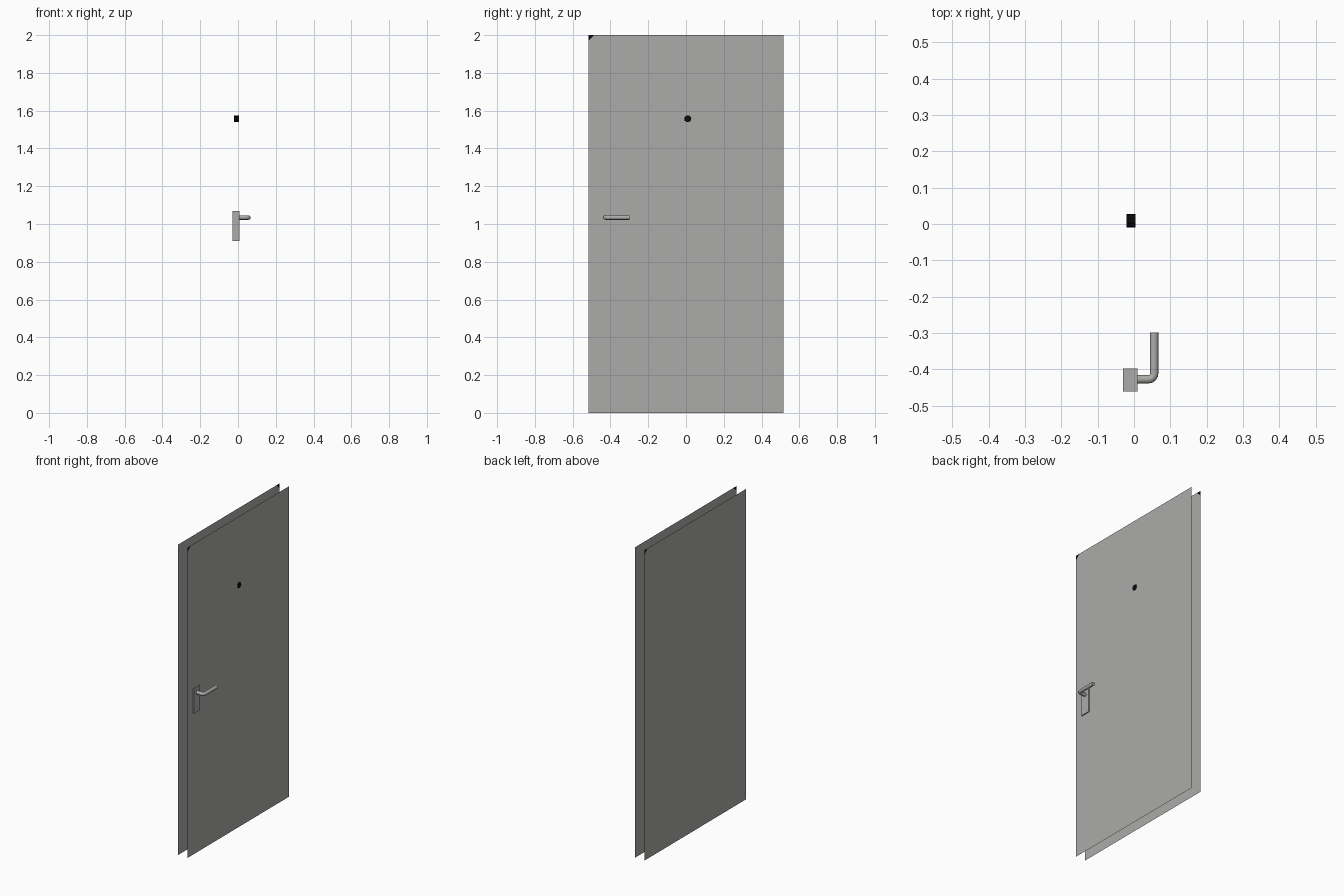
import bpy, bmesh, math
from mathutils import Vector, Matrix

if "Cube" in bpy.data.objects:
    bpy.data.objects.remove(bpy.data.objects["Cube"])


def material(name, rgb):
    m = bpy.data.materials.new(name)
    m.diffuse_color = (*rgb, 1)
    m.use_nodes = True
    m.node_tree.nodes["Principled BSDF"].inputs["Base Color"].default_value = m.diffuse_color
    return m


GREY = material("grey metal", (0.41, 0.41, 0.40))
BLACK = material("black", (0.003, 0.003, 0.004))


def finish(name, bm, *mats):
    mesh = bpy.data.meshes.new(name)
    bm.to_mesh(mesh)
    bm.free()
    for m in mats:
        mesh.materials.append(m)
    ob = bpy.data.objects.new(name, mesh)
    bpy.context.collection.objects.link(ob)
    return ob


# Door skins: two single-sheet panels, each with a tiny dark top corner
HALF_W, H, CORNER = 0.516, 2.0, 0.03


def skin(name, x, side, outward):
    bm = bmesh.new()
    v = [bm.verts.new((x, side * y, z)) for y, z in (
        (HALF_W, H - CORNER), (HALF_W - CORNER, H),
        (-HALF_W, H), (-HALF_W, 0), (HALF_W, 0))]
    tip = bm.verts.new((x, side * HALF_W, H))
    bm.faces.new(v)
    bm.faces.new((v[1], v[0], tip)).material_index = 1
    for f in bm.faces:
        f.normal_update()
        if f.normal.x * outward < 0:
            f.normal_flip()
    finish(name, bm, GREY, BLACK)


skin("front_skin", 0.002, -1, 1)
skin("back_skin", -0.066, 1, -1)

# Handle plate
bm = bmesh.new()
bmesh.ops.create_cube(bm, size=1, matrix=Matrix.Translation((-0.0105, -0.429, 0.99))
                      @ Matrix.Diagonal((0.039, 0.063, 0.16, 1)))
finish("handle_plate", bm, GREY)

# Peephole
bm = bmesh.new()
bmesh.ops.create_cone(bm, cap_ends=True, segments=10, radius1=0.019, radius2=0.019, depth=0.025,
                      matrix=Matrix.Translation((-0.0085, 0.009, 1.557))
                      @ Matrix.Rotation(math.pi / 2, 4, 'Y'))
finish("peephole", bm, BLACK)

# Lever: round bar swept along a bent path
R, BEND, SIDES = 0.0115, 0.016, 16
LX, LY, LZ = 0.0555, -0.427, 1.034
path = [(Vector((0.0, LY, LZ)), 0.0)]
for i in range(6):
    a = math.pi / 2 * i / 5
    path.append((Vector((LX - BEND + BEND * math.sin(a), LY + BEND - BEND * math.cos(a), LZ)), a))
path.append((Vector((LX, -0.298, LZ)), math.pi / 2))
bm = bmesh.new()
rings = []
for p, a in path:
    side = Vector((-math.sin(a), math.cos(a), 0))
    rings.append([bm.verts.new(p + R * (side * math.cos(t) + Vector((0, 0, math.sin(t)))))
                  for t in (2 * math.pi * k / SIDES for k in range(SIDES))])
for r0, r1 in zip(rings, rings[1:]):
    for k in range(SIDES):
        j = (k + 1) % SIDES
        bm.faces.new((r0[k], r0[j], r1[j], r1[k]))
bm.faces.new(rings[0][::-1])
bm.faces.new(rings[-1])
bmesh.ops.recalc_face_normals(bm, faces=bm.faces)
lever = finish("lever", bm, GREY)
bpy.context.view_layer.objects.active = lever
lever.select_set(True)
bpy.ops.object.shade_smooth_by_angle(angle=math.radians(40))
